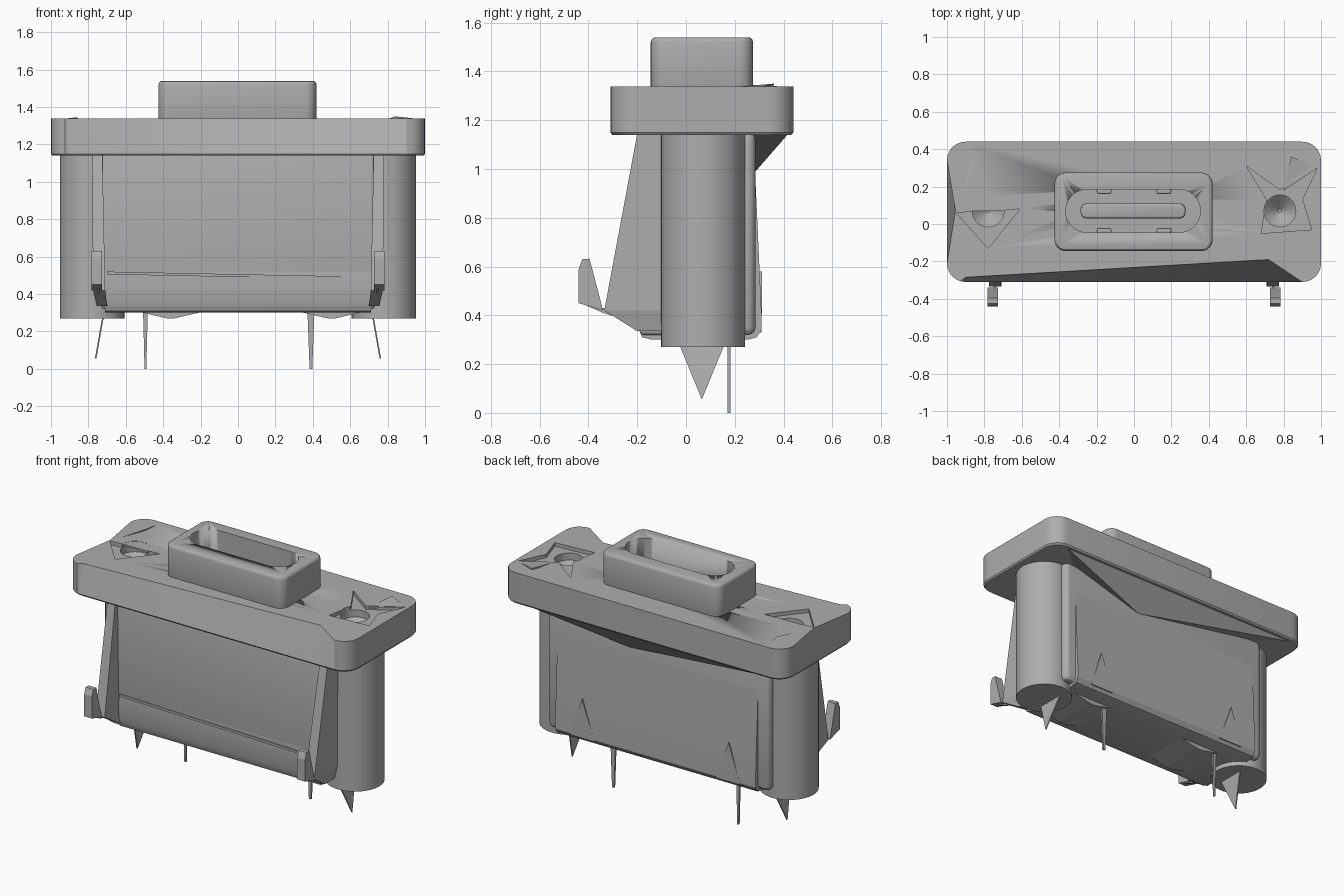
import bpy, bmesh
from math import sin, cos, pi, radians
from mathutils import Vector

if "Cube" in bpy.data.objects:
    bpy.data.objects.remove(bpy.data.objects["Cube"])

grey = bpy.data.materials.new("mid grey plastic")
grey.use_nodes = True
TONE = (0.42, 0.42, 0.42, 1)
grey.diffuse_color = TONE
grey.node_tree.nodes["Principled BSDF"].inputs["Base Color"].default_value = TONE


def loft(name, rings, smooth=True):
    """Closed solid skinned through rings of equal point count."""
    bm = bmesh.new()
    loops = [[bm.verts.new(p) for p in ring] for ring in rings]
    n = len(loops[0])
    for a, b in zip(loops, loops[1:]):
        for i in range(n):
            j = (i + 1) % n
            bm.faces.new((a[i], a[j], b[j], b[i]))
    bm.faces.new(loops[0][::-1])
    bm.faces.new(loops[-1])
    bmesh.ops.recalc_face_normals(bm, faces=bm.faces)
    mesh = bpy.data.meshes.new(name)
    bm.to_mesh(mesh)
    bm.free()
    mesh.materials.append(grey)
    ob = bpy.data.objects.new(name, mesh)
    bpy.context.collection.objects.link(ob)
    if smooth:
        select(ob)
        bpy.ops.object.shade_smooth_by_angle(angle=radians(30))
    return ob


def select(ob):
    bpy.ops.object.select_all(action='DESELECT')
    ob.select_set(True)
    bpy.context.view_layer.objects.active = ob


def outline(x0, x1, y0, y1, r, steps=6):
    """Rounded rectangle, counter-clockwise from the right front corner."""
    pts = []
    corners = [(x1 - r, y0 + r, -90), (x1 - r, y1 - r, 0),
               (x0 + r, y1 - r, 90), (x0 + r, y0 + r, 180)]
    for cx, cy, start in corners:
        for k in range(steps + 1):
            a = radians(start + 90 * k / steps)
            pts.append((cx + r * cos(a), cy + r * sin(a)))
    return pts


def at(pts, z):
    return [(x, y, z) for x, y in pts]


def rounded_block(name, x0, x1, y0, y1, z0, z1, r, edge, steps=6):
    """Block with rounded corners and a softened top and bottom edge."""
    rings = []
    for z, sgn in ((z0, 1), (z1, -1)):
        part = []
        for k in range(4):
            a = pi / 2 * k / 3
            d = edge * (1 - sin(a))
            o = outline(x0 + d, x1 - d, y0 + d, y1 - d, r - d, steps)
            part.append(at(o, z + sgn * edge * (1 - cos(a))))
        rings += part if sgn > 0 else part[::-1]
    return loft(name, rings)


def plate(name, yz, x, thick):
    """Flat sheet with a side profile, standing across x."""
    return loft(name, [[(x + s * thick / 2, y, z) for y, z in yz] for s in (-1, 1)], False)


def cut(ob, cutter):
    select(ob)
    mod = ob.modifiers.new("cut", 'BOOLEAN')
    mod.operation = 'DIFFERENCE'
    mod.solver = 'EXACT'
    mod.object = cutter
    bpy.ops.object.modifier_apply(modifier=mod.name)
    bpy.data.objects.remove(cutter)


def circle(cx, cy, r, z, n=32):
    return [(cx + r * cos(2 * pi * k / n), cy + r * sin(2 * pi * k / n), z) for k in range(n)]


MID = 0.07   # depth position shared by the posts and the socket

# Flange: the upper outline leans back at the front and in at the right end
low = outline(-1, 1, -0.31, 0.44, 0.1)
low = low[:21] + [(-1, MID)] + low[21:] + [(0.72, -0.31)]
high = list(low)
high[-1] = (0.72, -0.19)
high[-2] = (-0.9, -0.285)
high[21] = (-0.955, MID)
shrunk = [(x * 0.993, MID + (y - MID) * 0.98) for x, y in low]
flange = loft("flange", [at(shrunk, 1.14), at(low, 1.15), at(high, 1.338)])

# Irregular shallow pits around the screw holes, then the holes themselves
pit_r = [(-0.95, 0.06), (-0.78, -0.13), (-0.61, 0.08)]
pit_l = [(0.6, 0.31), (0.71, 0.13), (0.68, -0.05), (0.95, -0.03),
         (0.9, 0.13), (0.98, 0.3), (0.78, 0.18)]
for pts in (pit_r, pit_l):
    cut(flange, loft("pit_cutter", [at(pts, 1.315), at(pts, 1.5)], False))
for x in (-0.78, 0.78):
    cut(flange, loft("hole_cutter", [circle(x, MID, 0.01, 1.2), circle(x, MID, 0.085, 1.27),
                                     circle(x, MID, 0.085, 1.5)], False))

# Skin closing the rear half of the right screw hole
cover = outline(-0.88, -0.68, MID, 0.17, 0.01, 1)
loft("hole_cover", [at(cover, 1.325), at(cover, 1.337)], False)

# Torn slivers standing proud of the flange top
for name, pts in (("right_sliver", [(-0.85, 0.43, 1.335), (-0.95, 0.06, 1.335), (-0.86, 0.3, 1.345)]),
                  ("left_sliver", [(0.98, 0.3, 1.335), (0.8, 0.18, 1.335), (0.84, 0.36, 1.35)])):
    loft(name, [pts, [(x, y, z - 0.008) for x, y, z in pts]], False)

# Socket boss with a stadium slot through boss and flange
socket = rounded_block("socket_boss", -0.425, 0.42, -0.145, 0.275, 1.32, 1.54, 0.06, 0.02)
for ob in (flange, socket):
    slot = outline(-0.365, 0.355, -0.045, 0.185, 0.114, 10)
    cut(ob, loft("slot_cutter", [at(slot, 1.16), at(slot, 1.7)]))
rounded_block("socket_tongue", -0.285, 0.275, 0.03, 0.11, 1.15, 1.34, 0.03, 0.012)
for y in (-0.035, 0.175):
    for x in (-0.16, 0.16):
        rounded_block("slot_spring", x - 0.04, x + 0.04, y - 0.014, y + 0.014,
                      1.15, 1.28, 0.012, 0.005, 2)

# Body with a wider rear wall and a thicker rounded foot
rounded_block("body", -0.73, 0.73, -0.19, 0.27, 0.32, 1.15, 0.02, 0.015)
rounded_block("rear_wall", -0.785, 0.785, 0.2, 0.285, 0.32, 1.15, 0.035, 0.03)
foot_yz = [(-0.19, 0.52), (-0.2, 0.36), (-0.18, 0.31), (-0.14, 0.3), (0.25, 0.3), (0.29, 0.31),
           (0.31, 0.34), (0.31, 0.4), (0.285, 0.95), (0.2, 0.95), (0.0, 0.52)]
loft("foot", [[(s * 0.71, y, z) for y, z in foot_yz] for s in (-1, 1)])

# Ledge strip across the lower front
loft("front_ledge", [[(x, -0.19, z), (x, -0.2, z), (x, -0.2, z - 0.015), (x, -0.19, z - 0.015)]
                     for x, z in ((-0.7, 0.52), (0.55, 0.495))], False)

# Sagging wedge under the rear of the flange
wedge_top = [(-0.93, 0.42, 1.145), (0.9, 0.42, 1.145), (0.73, 0.27, 1.145), (-0.73, 0.27, 1.145)]
tip = Vector((0.2, 0.28, 0.99))
loft("rear_wedge", [wedge_top, [tip + Vector((dx, dy, 0)) for dx, dy in
                                ((-0.01, 0.005), (0.01, 0.005), (0.01, 0), (-0.01, 0))]], False)

for s, side in ((-1, "right"), (1, "left")):
    # Screw posts
    loft(side + "_post", [circle(s * 0.78, MID, 0.172, z, 48) for z in (0.27, 1.15)])
    # Ribs that flare forward beside the body
    loft(side + "_rib", [[(s * xa, -0.08, z), (s * xb, -0.08, z), (s * xb, y, z), (s * xa, y, z)]
                         for xa, xb, y, z in ((0.70, 0.755, -0.2, 0.335), (0.71, 0.775, -0.335, 0.42),
                                              (0.725, 0.78, -0.2, 1.145))], False)
    # Upturned hooks with their thin arms
    plate(side + "_hook", [(-0.44, 0.45), (-0.34, 0.42), (-0.395, 0.63), (-0.425, 0.63),
                           (-0.44, 0.59)], s * 0.755, 0.055)
    plate(side + "_hook_arm", [(-0.43, 0.45), (-0.34, 0.41), (-0.1, 0.335), (-0.1, 0.36),
                               (-0.34, 0.43)], s * 0.745, 0.015)
    # Leaning triangular spikes under the sides
    spike = [(s * 0.72, -0.04, 0.31), (s * 0.72, 0.17, 0.31), (s * 0.765, 0.065, 0.055)]
    loft(side + "_spike", [spike, [(x - s * 0.008, y, z) for x, y, z in spike]], False)
    # Rear locking barbs at the foot
    barb = [(s * 0.43, 0.3, 0.33), (s * 0.6, 0.3, 0.33), (s * 0.52, 0.302, 0.58)]
    loft(side + "_barb", [barb, [(x, y + 0.01, z) for x, y, z in barb]], False)

# Thin contact pins
for name, x, w in (("right_pin", -0.495, 0.008), ("left_pin", 0.39, 0.012)):
    loft(name, [[(x - k * w, 0.17, z), (x + k * w, 0.17, z), (x + k * w, 0.182, z),
                 (x - k * w, 0.182, z)] for k, z in ((0.6, 0), (1.6, 0.32))], False)

# Shallow keel beneath the body
for name, x in (("right_keel", -0.36), ("left_keel", 0.5)):
    loft(name, [[(x - w, -0.1, z), (x + w, -0.1, z), (x + w, 0.2, z), (x - w, 0.2, z)]
                for w, z in ((0.02, 0.27), (0.17, 0.305))], False)
